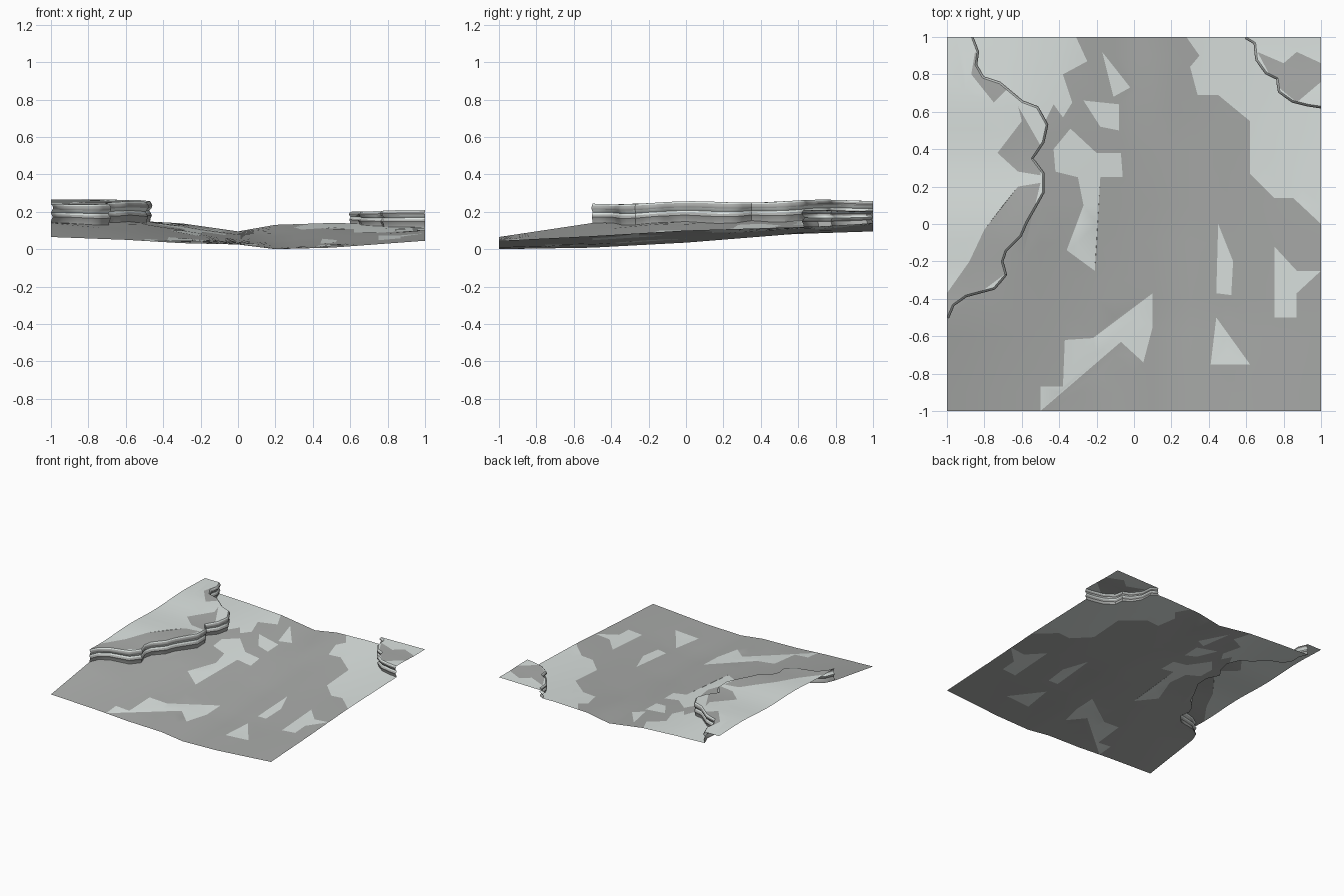
import bpy, math
from mathutils import Vector, geometry

if "Cube" in bpy.data.objects:
    bpy.data.objects.remove(bpy.data.objects["Cube"])

# Two grey tones
def material(name, c):
    m = bpy.data.materials.new(name)
    m.diffuse_color = (*c, 1)
    m.use_nodes = True
    m.node_tree.nodes["Principled BSDF"].inputs["Base Color"].default_value = m.diffuse_color
    return m
DARK = material("dark_rock", (0.40, 0.41, 0.40))
LIGHT = material("light_rock", (0.72, 0.77, 0.75))

# Valley floor control heights
XS = [-1, -.6, -.3, 0, .2, .5, 1]
YS = [-1, -.5, 0, .5, 1]
H = [[.065, .05, .032, .025, 0, .008, .045],
     [.14, .10, .065, .035, .008, .025, .07],
     [.17, .15, .10, .052, .035, .06, .10],
     [.19, .165, .12, .078, .075, .10, .115],
     [.17, .155, .138, .095, .13, .14, .13]]

def cell(v, stops):
    i = 0
    while i < len(stops) - 2 and v > stops[i + 1]:
        i += 1
    return i, (v - stops[i]) / (stops[i + 1] - stops[i])

def floor_z(x, y):
    i, u = cell(x, XS)
    j, v = cell(y, YS)
    lo = H[j][i] * (1 - u) + H[j][i + 1] * u
    hi = H[j + 1][i] * (1 - u) + H[j + 1][i + 1] * u
    return lo * (1 - v) + hi * v

def left_z(x, y):
    return .25 + .012 * y + .006 * math.sin(9 * y + 1.5)

def right_z(x, y):
    return .203 + .015 * (x - .7) + .003 * math.sin(12 * y)

# Cliff lines seen from above (plateau lies on the left of travel)
LEFT = [(-1, -.50), (-.97, -.43), (-.90, -.38), (-.75, -.34), (-.69, -.27), (-.71, -.20),
        (-.69, -.14), (-.61, -.06), (-.58, .01), (-.54, .08), (-.49, .17), (-.49, .27),
        (-.55, .35), (-.49, .44), (-.47, .53), (-.52, .62), (-.60, .65), (-.72, .75),
        (-.81, .78), (-.85, .85), (-.84, .92), (-.87, 1)]
RIGHT = [(.60, 1), (.65, .97), (.66, .88), (.71, .81), (.77, .78), (.78, .71),
         (.85, .66), (.93, .64), (1, .63)]

def densify(line, step=.035):
    pts = []
    for a, b in zip(line, line[1:]):
        a, b = Vector(a), Vector(b)
        n = max(1, round((b - a).length / step))
        pts += [a.lerp(b, k / n) for k in range(n)]
    return pts + [Vector(line[-1])]

left_line, right_line = densify(LEFT), densify(RIGHT)
left_area = left_line + [Vector((-1, 1))]
right_area = right_line + [Vector((1, 1))]

# Tone patches: light on the valley floor, dark on the plateaus
FLOOR_PATCHES = [
    [(-.95, 1), (-.31, 1), (-.25, .87), (-.38, .80), (-.33, .65), (-.38, .57), (-.43, .64),
     (-.50, .50), (-.9, .7)],
    [(-.17, .92), (-.02, .73), (-.11, .68)],
    [(-.27, .66), (-.08, .64), (-.08, .5), (-.18, .52)],
    [(-.43, .40), (-.34, .51), (-.20, .38), (-.07, .38), (-.06, .25), (-.18, .25),
     (-.21, -.25), (-.36, -.14), (-.27, .10), (-.30, .25), (-.42, .28)],
    [(.10, -.37), (.10, -.55), (.05, -.74), (-.07, -.63), (-.50, -1), (-.50, -.87),
     (-.38, -.87), (-.37, -.62), (-.22, -.61)],
    [(.45, 0), (.53, -.2), (.52, -.38), (.44, -.37)],
    [(.44, -.5), (.62, -.75), (.41, -.75)],
    [(.75, -.12), (.87, -.25), (1, -.25), (.87, -.37), (.87, -.5), (.75, -.5)],
    [(.28, 1), (.35, .9), (.30, .84), (.34, .69), (.45, .69), (.62, .55), (.62, .27),
     (.75, .14), (.85, .14), (1, 0), (1, 1)]]
PLATEAU_PATCHES = [
    [(-.50, .22), (-.62, .2), (-.8, -.03), (-.88, -.2), (-1, -.37), (-1, -.5), (-.6, -.2)],
    [(-.62, .63), (-.6, .55), (-.73, .38), (-.62, .28), (-.5, .26), (-.5, .42)],
    [(-.85, .92), (-.68, .72), (-.75, .65), (-.87, .8)],
    [(.66, .92), (.8, .86), (.87, .92), (1, .86), (1, .76), (.87, .65), (.75, .75)]]

def inside(p, poly):
    hit = False
    for a, b in zip(poly, poly[1:] + poly[:1]):
        if (a[1] > p[1]) != (b[1] > p[1]):
            if p[0] < a[0] + (p[1] - a[1]) * (b[0] - a[0]) / (b[1] - a[1]):
                hit = not hit
    return hit

# Triangulate the square with cliff lines and patch outlines as fixed edges
pts, edges = [], []
def add_path(path, closed=False):
    s = len(pts)
    pts.extend(Vector(p) for p in path)
    edges.extend((s + k, s + k + 1) for k in range(len(path) - 1))
    if closed:
        edges.append((len(pts) - 1, s))
add_path(left_line)
add_path(right_line)
for poly in FLOOR_PATCHES + PLATEAU_PATCHES:
    add_path(poly, True)
pts += [Vector((i / 10, j / 10)) for i in range(-10, 11) for j in range(-10, 11)]
V, _, F, *_ = geometry.delaunay_2d_cdt(pts, edges, [], 0, 1e-4)

def make(name, verts, faces, tones):
    me = bpy.data.meshes.new(name)
    me.from_pydata(verts, [], faces)
    me.materials.append(DARK)
    me.materials.append(LIGHT)
    for p, t in zip(me.polygons, tones):
        p.material_index = int(t)
    ob = bpy.data.objects.new(name, me)
    bpy.context.collection.objects.link(ob)
    bpy.ops.object.select_all(action='DESELECT')
    ob.select_set(True)
    bpy.context.view_layer.objects.active = ob
    bpy.ops.object.shade_smooth_by_angle(angle=math.radians(40))

def sheet(name, belongs, height, patches, patch_is_light):
    faces, tones, remap = [], [], {}
    for f in F:
        c = sum((V[i] for i in f), Vector((0, 0))) / len(f)
        if belongs(c):
            faces.append([remap.setdefault(i, len(remap)) for i in f])
            tones.append(any(inside(c, p) for p in patches) == patch_is_light)
    make(name, [(V[i].x, V[i].y, height(*V[i])) for i in remap], faces, tones)

# Banded cliff wall joining floor to plateau rim
PROFILE = [(0, 0), (.15, .002), (.32, .010), (.45, .002), (.55, -.004),
           (.70, .010), (.82, .012), (.92, .006), (1, 0)]
BAND_TONES = [0, 0, 0, 1, 1, 0, 0, 1]

def cliff(name, line, top):
    verts, faces, tones = [], [], []
    n, m = len(line), len(PROFILE)
    clamp = lambda v: max(-1, min(1, v))
    for i, p in enumerate(line):
        d = (line[min(i + 1, n - 1)] - line[max(i - 1, 0)]).normalized()
        z0, z1 = floor_z(*p), top(*p)
        for t, o in PROFILE:
            verts.append((clamp(p.x + d.y * o), clamp(p.y - d.x * o), z0 + (z1 - z0) * t))
    for i in range(n - 1):
        for k in range(m - 1):
            a = i * m + k
            faces.append((a, a + m, a + m + 1, a + 1))
            tones.append(BAND_TONES[k])
    make(name, verts, faces, tones)

# Parts
in_left = lambda c: inside(c, left_area)
in_right = lambda c: inside(c, right_area)
sheet("valley_floor", lambda c: not in_left(c) and not in_right(c), floor_z, FLOOR_PATCHES, True)
sheet("left_plateau", in_left, left_z, PLATEAU_PATCHES, False)
sheet("right_plateau", in_right, right_z, PLATEAU_PATCHES, False)
cliff("left_cliff", left_line, left_z)
cliff("right_cliff", right_line, right_z)
